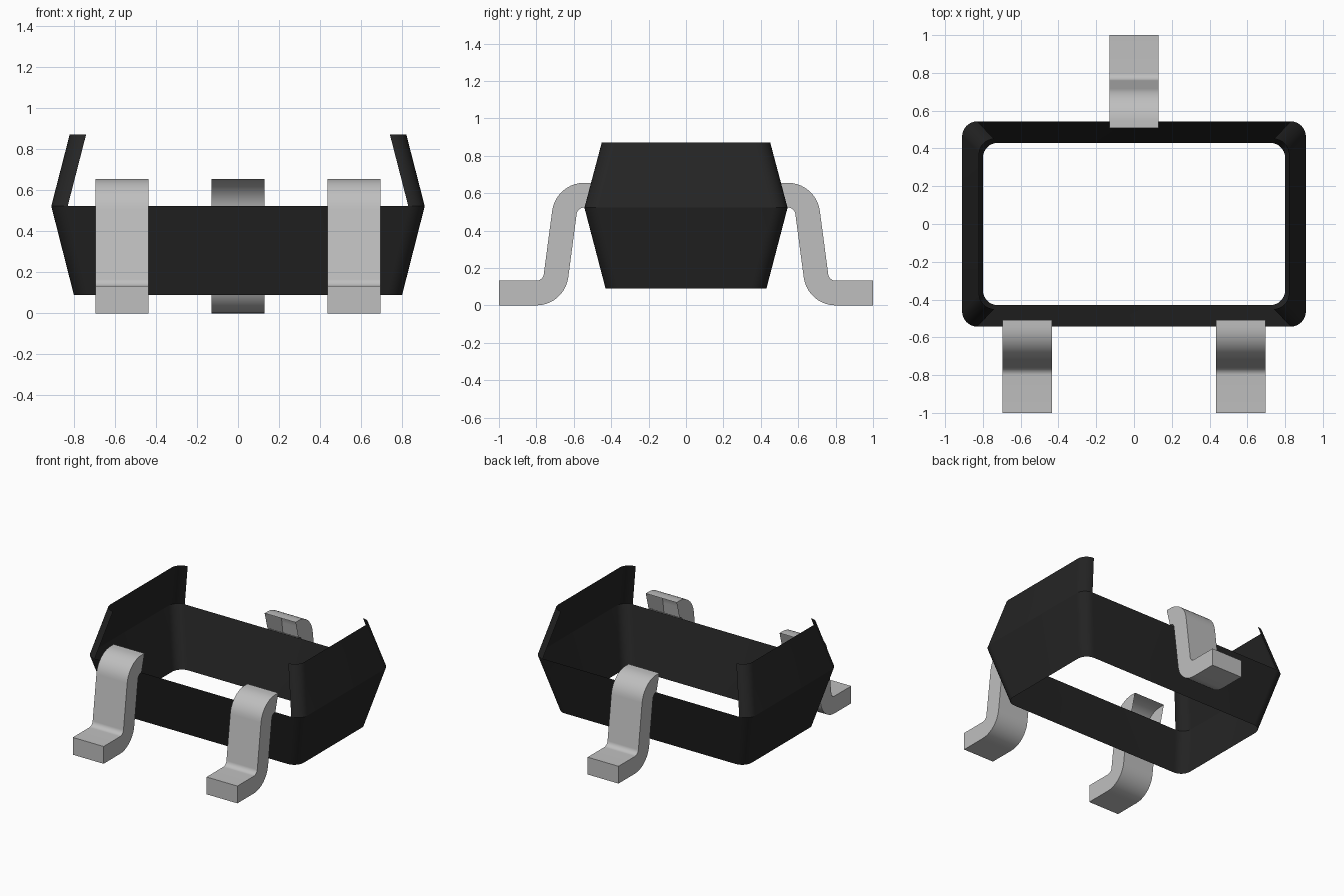
import bpy, bmesh
from math import sin, cos, radians

cube = bpy.data.objects.get("Cube")
if cube:
    bpy.data.objects.remove(cube, do_unlink=True)


def material(name, value):
    m = bpy.data.materials.new(name)
    m.use_nodes = True
    colour = (value, value, value, 1)
    m.diffuse_color = colour
    m.node_tree.nodes["Principled BSDF"].inputs["Base Color"].default_value = colour
    return m


black = material("black plastic", 0.018)
metal = material("grey metal", 0.52)


def finish(bm, name, mat):
    mesh = bpy.data.meshes.new(name)
    bm.to_mesh(mesh)
    bm.free()
    mesh.materials.append(mat)
    mesh.shade_smooth()
    mesh.set_sharp_from_angle(angle=radians(20))
    obj = bpy.data.objects.new(name, mesh)
    bpy.context.collection.objects.link(obj)
    return obj


def arc(cy, cz, r, start, end, steps=10):
    angles = [radians(start + (end - start) * i / steps) for i in range(steps + 1)]
    return [(cy + r * cos(a), cz + r * sin(a)) for a in angles]


# Housing: a rounded band, flaring to the waist, with end walls above it
STEPS = 8
RADIUS = 0.08


def ring(bm, hx, hy, z):
    verts = []
    for k, (sx, sy) in enumerate([(1, 1), (-1, 1), (-1, -1), (1, -1)]):
        corner = arc(sx * (hx - RADIUS), sy * (hy - RADIUS), RADIUS,
                     k * 90, k * 90 + 90, STEPS)
        verts += [bm.verts.new((x, y, z)) for x, y in corner]
    return verts


def wall(bm, low, high, gaps=()):
    for i in range(len(low)):
        if i not in gaps:
            j = (i + 1) % len(low)
            bm.faces.new((low[i], low[j], high[j], high[i]))


bm = bmesh.new()
base = ring(bm, 0.80, 0.43, 0.09)
waist = ring(bm, 0.91, 0.543, 0.522)
rim = ring(bm, 0.82, 0.45, 0.872)
wall(bm, base, waist)
# The long front and back walls stay open above the waist
wall(bm, waist, rim, gaps=(STEPS, 3 * STEPS + 2))
bmesh.ops.delete(bm, geom=[v for v in bm.verts if not v.link_faces], context="VERTS")
finish(bm, "housing", black)

# Leads: a bent strip, open where it meets the housing
TILT = 7.6
THICK = 0.132
INNER = 0.04
OUTER = INNER + THICK
TOP = 0.655
profile = [(0.507, TOP)]
profile += arc(0.545, TOP - OUTER, OUTER, 90, TILT)
profile += arc(0.80, OUTER, INNER, 180 + TILT, 270)
profile += [(1.0, THICK), (1.0, 0.0)]
profile += arc(0.80, OUTER, OUTER, 270, 180 + TILT)
profile += arc(0.545, TOP - OUTER, INNER, TILT, 90)
profile += [(0.542, TOP - THICK)]


def lead(name, x, side, half=0.13):
    bm = bmesh.new()
    left, right = [[bm.verts.new((x + dx, side * y, z)) for y, z in profile]
                   for dx in (-half, half)]
    for i in range(len(profile) - 1):
        bm.faces.new((left[i], left[i + 1], right[i + 1], right[i]))
    bm.faces.new(left)
    bm.faces.new(right[::-1])
    bmesh.ops.recalc_face_normals(bm, faces=bm.faces[:])
    finish(bm, name, metal)


lead("front_left_lead", 0.565, -1)
lead("front_right_lead", -0.565, -1)
lead("back_lead", 0, 1)
